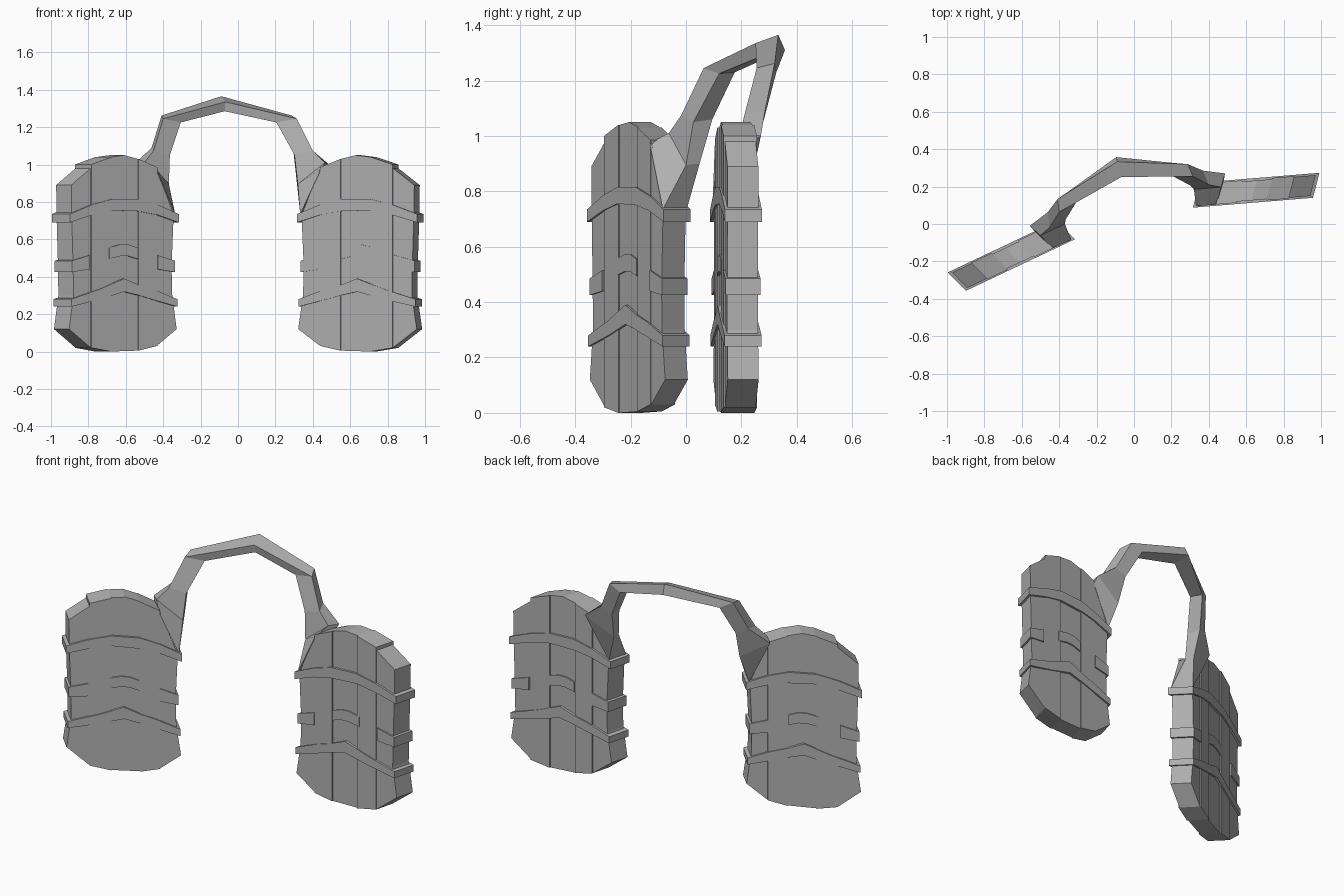
import bpy, bmesh, math
from mathutils import Vector

TURN = math.radians(15)                 # the symmetric pair is turned about z
ORIGIN = Vector((0.354, 0.009, 0))      # inner front edge of the right panel
U = Vector((0.984, -0.179, 0))          # along the panel
W = Vector((0.057, 0.100, 0))           # through the panel (slanted ends)

grey = bpy.data.materials.new("dark_grey")
grey.diffuse_color = (0.43, 0.43, 0.43, 1)


def finish(name, bm):
    bmesh.ops.recalc_face_normals(bm, faces=bm.faces)
    me = bpy.data.meshes.new(name)
    bm.to_mesh(me)
    bm.free()
    me.materials.append(grey)
    ob = bpy.data.objects.new(name, me)
    bpy.context.collection.objects.link(ob)
    ob.rotation_euler.z = TURN
    mod = ob.modifiers.new("Mirror", 'MIRROR')
    mod.use_axis[0] = True
    mod.merge_threshold = 0.0005
    return ob


def loft(name, sections, cap_start=True):
    bm = bmesh.new()
    rings = [[bm.verts.new(p) for p in s] for s in sections]
    for a, b in zip(rings, rings[1:]):
        n = len(a)
        for i in range(n):
            bm.faces.new((a[i], a[(i + 1) % n], b[(i + 1) % n], b[i]))
    if cap_start:
        bm.faces.new(rings[0])
    bm.faces.new(rings[-1])
    return finish(name, bm)


def slab(name, outline, w0, w1):
    """Prism from a (u, z) outline, from depth w0 (front) to w1 (back)."""
    return loft(name, [[ORIGIN + U * u + W * w + Vector((0, 0, z)) for u, z in outline]
                       for w in (w0, w1)])


def band(name, top, bottom, out=0.1):
    """Strip lofted column by column along the panel."""
    sections = []
    for (u, zt), (_, zb) in zip(top, bottom):
        sections.append([ORIGIN + U * u + W * w + Vector((0, 0, z))
                         for w, z in ((-out, zb), (1 + out, zb), (1 + out, zt), (-out, zt))])
    return loft(name, sections)


# five vertical planks with a domed top and rounded bottom
planks = [
    [(-0.018, 0.12), (0.10, 0.03), (0.10, 0.98), (0.0, 0.73), (0.012, 0.45), (0.008, 0.30)],
    [(0.10, 0.03), (0.21, 0.005), (0.21, 1.03), (0.10, 0.985)],
    [(0.21, 0.005), (0.37, 0.0), (0.37, 1.04), (0.29, 1.05), (0.21, 1.03)],
    [(0.37, 0.0), (0.49, 0.02), (0.49, 1.0), (0.37, 1.04)],
    [(0.49, 0.02), (0.618, 0.12), (0.592, 0.30), (0.594, 0.45), (0.602, 0.70), (0.605, 0.89), (0.49, 0.98)],
]
for i, outline in enumerate(planks):
    lift = (0.0, 0.04, -0.02, 0.04, 0.0)[i]
    slab("plank_%d" % (i + 1), outline, -lift, 1 + lift)

# full bands wrapping around each panel
band("upper_band",
     [(-0.022, 0.735), (0.10, 0.785), (0.21, 0.815), (0.37, 0.815), (0.49, 0.785), (0.622, 0.735)],
     [(-0.018, 0.69), (0.10, 0.73), (0.21, 0.75), (0.37, 0.755), (0.49, 0.73), (0.618, 0.69)])
band("lower_band",
     [(-0.014, 0.28), (0.12, 0.33), (0.21, 0.355), (0.30, 0.39), (0.44, 0.335), (0.613, 0.28)],
     [(-0.012, 0.24), (0.12, 0.275), (0.21, 0.30), (0.30, 0.32), (0.44, 0.28), (0.61, 0.24)])

# short clasps around the ends and a patch in the middle
band("inner_clasp", [(-0.003, 0.485), (0.10, 0.515)], [(-0.003, 0.425), (0.10, 0.44)], 0.07)
band("outer_clasp", [(0.50, 0.515), (0.608, 0.485)], [(0.50, 0.44), (0.606, 0.425)], 0.07)
band("middle_patch",
     [(0.215, 0.555), (0.27, 0.572), (0.32, 0.572), (0.385, 0.555)],
     [(0.215, 0.495), (0.27, 0.51), (0.32, 0.51), (0.385, 0.495)], 0.05)

# arched strap joining both panels: outer front, outer back, inner back, inner front
loft("arched_strap", [
    [(0, 0.26, 1.335), (0, 0.345, 1.365), (0, 0.37, 1.31), (0, 0.275, 1.285)],
    [(0.37, 0.165, 1.245), (0.36, 0.235, 1.262), (0.29, 0.26, 1.23), (0.265, 0.195, 1.225)],
    [(0.44, 0.10, 1.075), (0.43, 0.18, 1.09), (0.36, 0.195, 1.06), (0.345, 0.12, 1.05)],
    [(0.50, 0.07, 1.01), (0.54, 0.135, 1.00), (0.366, 0.149, 0.90), (0.357, 0.096, 0.895)],
    [(0.455, -0.014, 0.975), (0.52, 0.092, 0.975), (0.408, 0.112, 0.735), (0.346, 0.006, 0.735)],
], cap_start=False)
